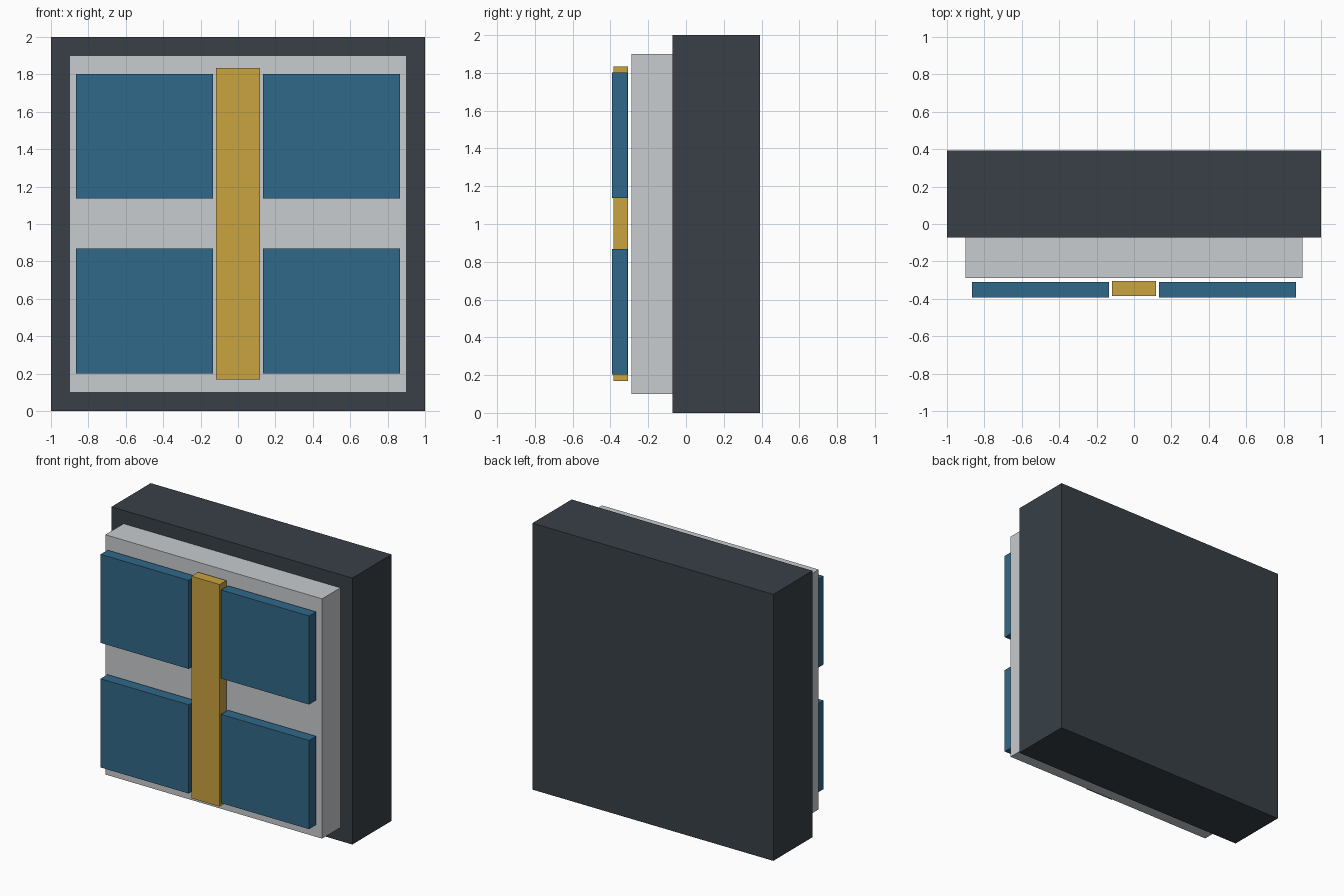
import bpy

if "Cube" in bpy.data.objects:
    bpy.data.objects.remove(bpy.data.objects["Cube"])


def material(name, rgb):
    m = bpy.data.materials.new(name)
    m.diffuse_color = (*rgb, 1)
    m.use_nodes = True
    m.node_tree.nodes["Principled BSDF"].inputs["Base Color"].default_value = m.diffuse_color
    return m


DARK = material("dark_slate", (0.04, 0.051, 0.063))
PALE = material("pale_grey", (0.58, 0.604, 0.623))
BLUE = material("blue", (0.03, 0.138, 0.246))
GOLD = material("gold", (0.584, 0.366, 0.051))


def box(name, x, y, z, mat):
    """Box spanning the (min, max) ranges on each axis."""
    bpy.ops.mesh.primitive_cube_add(size=1)
    ob = bpy.context.object
    ob.name = name
    ob.location = [(a + b) / 2 for a, b in (x, y, z)]
    ob.scale = [b - a for a, b in (x, y, z)]
    bpy.ops.object.transform_apply(location=False, rotation=False, scale=True)
    ob.data.materials.append(mat)
    return ob


# Thick rear block and the stepped pale panel in front of it
box("back_block", (-1, 1), (-0.072, 0.393), (0, 2), DARK)
box("face_panel", (-0.9, 0.9), (-0.288, -0.06), (0.1, 1.9), PALE)

# Vertical bar standing just off the panel
box("centre_bar", (-0.117, 0.117), (-0.385, -0.306), (0.168, 1.835), GOLD)

# Four floating panes, two per side
for row, z in (("lower", (0.202, 0.868)), ("upper", (1.137, 1.802))):
    box(f"{row}_left_pane", (-0.866, -0.134), (-0.393, -0.31), z, BLUE)
    box(f"{row}_right_pane", (0.134, 0.866), (-0.393, -0.31), z, BLUE)
